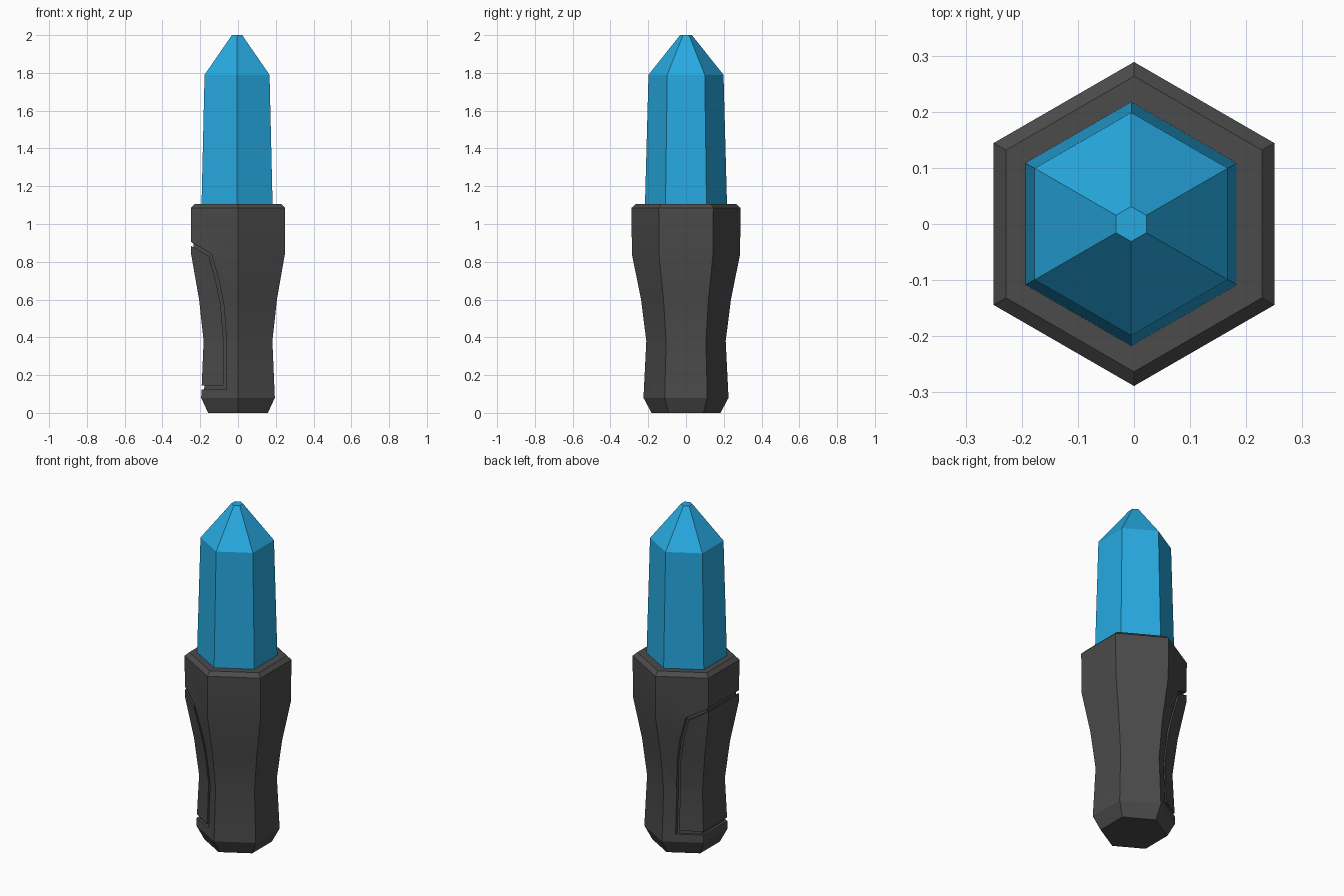
import bpy, bmesh
from math import radians, cos, sin, pi

if "Cube" in bpy.data.objects:
    bpy.data.objects.remove(bpy.data.objects["Cube"])


def make_object(name, bm):
    bmesh.ops.recalc_face_normals(bm, faces=bm.faces)
    me = bpy.data.meshes.new(name)
    bm.to_mesh(me)
    bm.free()
    ob = bpy.data.objects.new(name, me)
    bpy.context.collection.objects.link(ob)
    return ob


def hex_loft(name, profile, cx=0.0, inset=0.0):
    """Six-sided body from (z, distance to flat) rings, corners on the y axis."""
    bm = bmesh.new()
    rings = []
    for z, flat in profile:
        r = (flat - inset) / cos(pi / 6)
        rings.append([bm.verts.new((cx + r * cos(radians(30 + 60 * i)),
                                    r * sin(radians(30 + 60 * i)), z)) for i in range(6)])
    for a, b in zip(rings, rings[1:]):
        for i in range(6):
            j = (i + 1) % 6
            bm.faces.new((a[i], a[j], b[j], b[i]))
    bm.faces.new(rings[0][::-1])
    bm.faces.new(rings[-1])
    return make_object(name, bm)


def prism(name, outline, half):
    """Extrude an x-z outline along y."""
    bm = bmesh.new()
    face = bm.faces.new([bm.verts.new((x, -half, z)) for x, z in outline])
    ext = bmesh.ops.extrude_face_region(bm, geom=[face])
    verts = [g for g in ext["geom"] if isinstance(g, bmesh.types.BMVert)]
    bmesh.ops.translate(bm, verts=verts, vec=(0, 2 * half, 0))
    return make_object(name, bm)


def subtract(ob, cutter):
    mod = ob.modifiers.new("cut", "BOOLEAN")
    mod.operation = "DIFFERENCE"
    mod.solver = "EXACT"
    mod.object = cutter
    bpy.context.view_layer.objects.active = ob
    bpy.ops.object.modifier_apply(modifier=mod.name)
    bpy.data.objects.remove(cutter)


def paint(ob, name, color):
    mat = bpy.data.materials.new(name)
    mat.diffuse_color = color
    mat.use_nodes = True
    mat.node_tree.nodes["Principled BSDF"].inputs["Base Color"].default_value = mat.diffuse_color
    ob.data.materials.clear()
    ob.data.materials.append(mat)


# Handle: hexagonal grip with a waist and chamfered ends
grip = [(0, 0.158), (0.08, 0.195), (0.38, 0.182), (0.60, 0.206),
        (0.84, 0.248), (1.085, 0.25), (1.107, 0.228)]
handle = hex_loft("handle", grip)

# Seam around the inset grip panel that wraps the left side
seam = prism("seam_cutter", [(-0.40, 0.125), (-0.062, 0.125), (-0.062, 0.40),
                             (-0.075, 0.57), (-0.10, 0.70), (-0.142, 0.845),
                             (-0.25, 0.905), (-0.40, 0.99)], 0.5)
panel = prism("panel_keep", [(-0.50, 0.145), (-0.078, 0.145), (-0.078, 0.40),
                             (-0.091, 0.567), (-0.116, 0.693), (-0.153, 0.83),
                             (-0.25, 0.885), (-0.50, 1.02)], 0.6)
core = hex_loft("core_keep", [(-0.05, 0.15)] + grip[1:], inset=0.014)
subtract(seam, panel)
subtract(seam, core)
subtract(handle, seam)
paint(handle, "dark_grey", (0.07, 0.07, 0.07, 1))

# Blade: tapered crystal with a blunt point
blade = hex_loft("crystal_blade", [(1.0, 0.190), (1.107, 0.188), (1.79, 0.172), (2.0, 0.027)],
                 cx=-0.005)
paint(blade, "blue", (0.02, 0.40, 0.75, 1))

# Shading: smooth along the grip, sharp at the hexagon corners
bpy.ops.object.select_all(action="DESELECT")
handle.select_set(True)
bpy.context.view_layer.objects.active = handle
bpy.ops.object.shade_smooth_by_angle(angle=radians(25))
